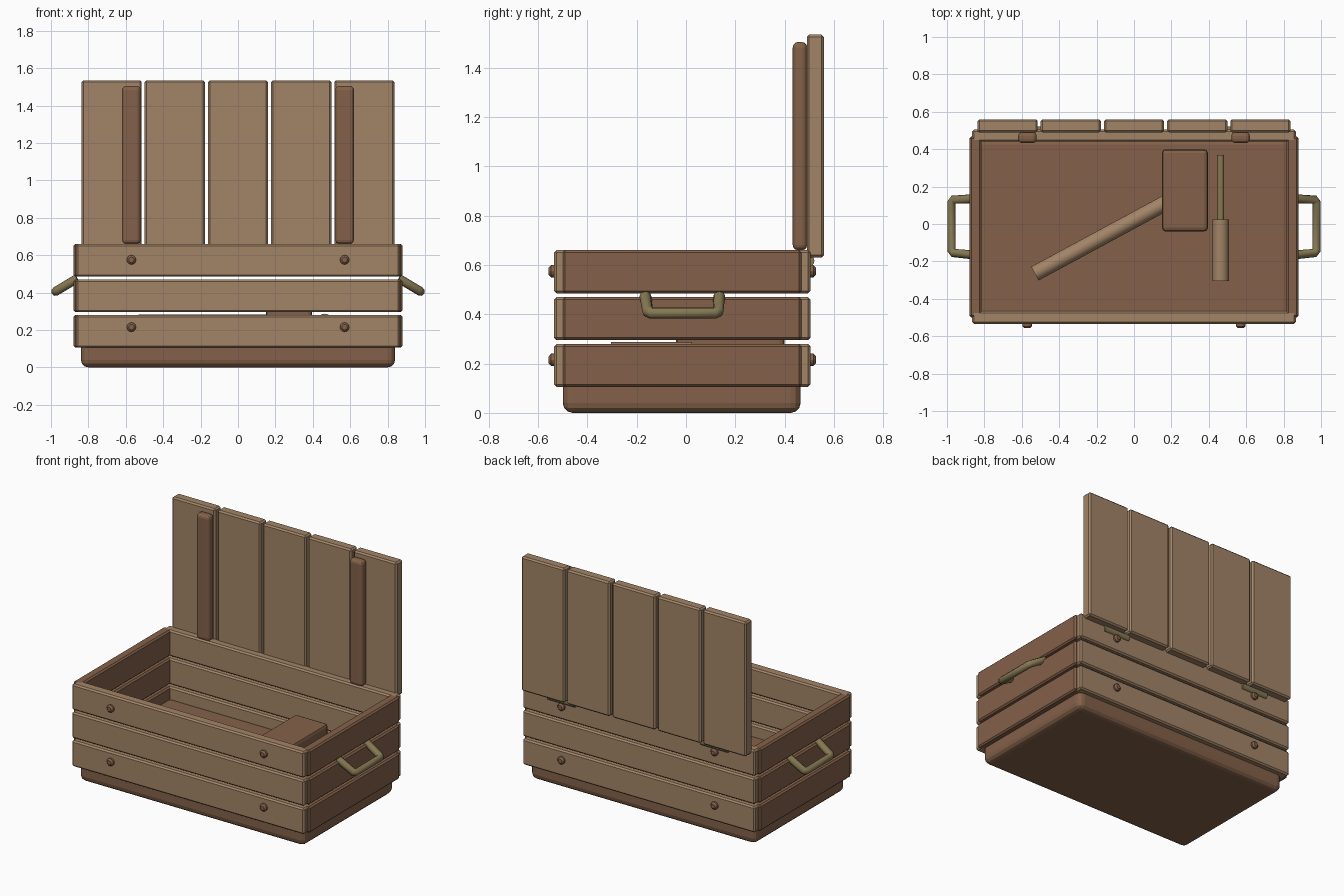
import bpy
from mathutils import Vector

cube = bpy.data.objects.get("Cube")
if cube:
    bpy.data.objects.remove(cube, do_unlink=True)


def material(name, rgb, rough=0.8):
    m = bpy.data.materials.new(name)
    m.use_nodes = True
    m.diffuse_color = (*rgb, 1)
    bsdf = m.node_tree.nodes["Principled BSDF"]
    bsdf.inputs["Base Color"].default_value = (*rgb, 1)
    bsdf.inputs["Roughness"].default_value = rough
    return m


LIGHT = material("light_wood", (0.36, 0.23, 0.135))
DARK = material("dark_wood", (0.23, 0.12, 0.067))
BRASS = material("aged_brass", (0.24, 0.19, 0.085), 0.5)


def finish(name, mat, bevel=0.0, segments=1):
    ob = bpy.context.object
    ob.name = name
    ob.data.materials.append(mat)
    if bevel:
        mod = ob.modifiers.new("Bevel", "BEVEL")
        mod.width = bevel
        mod.segments = segments
        mod.limit_method = "ANGLE"
    return ob


def box(name, lo, hi, mat, bevel=0.01, segments=1):
    """Bevelled box between two opposite corners."""
    lo, hi = Vector(lo), Vector(hi)
    bpy.ops.mesh.primitive_cube_add(size=1, location=(lo + hi) / 2)
    bpy.context.object.scale = hi - lo
    bpy.ops.object.transform_apply(location=False, rotation=False, scale=True)
    return finish(name, mat, bevel, segments)


def rod(name, start, end, radius, mat, bevel=0.0, sides=16):
    """Round bar between two points."""
    start, end = Vector(start), Vector(end)
    axis = end - start
    bpy.ops.mesh.primitive_cylinder_add(vertices=sides, radius=radius,
                                        depth=axis.length, location=(start + end) / 2)
    bpy.context.object.rotation_euler = axis.to_track_quat("Z", "Y").to_euler()
    bpy.ops.object.shade_smooth_by_angle()
    return finish(name, mat, bevel)


# Base block, whose top is the floor of the chest
box("base", (-0.84, -0.50, 0), (0.84, 0.465, 0.20), DARK, 0.04, 3)

# Three courses of wall planks
for i in range(3):
    z0 = 0.105 + 0.19 * i
    z1 = z0 + 0.175
    box(f"front_plank_{i + 1}", (-0.865, -0.535, z0), (0.865, -0.465, z1), LIGHT)
    box(f"back_plank_{i + 1}", (-0.865, 0.44, z0), (0.865, 0.505, z1), LIGHT)
    for side, s in (("left", 1), ("right", -1)):
        inner, outer = sorted((0.815 * s, 0.88 * s))
        box(f"{side}_plank_{i + 1}", (inner, -0.50, z0), (outer, 0.468, z1), DARK)

# Lid boards, standing open
for i in range(5):
    x = (i - 2) * 0.338
    box(f"lid_board_{i + 1}", (x - 0.161, 0.49, 0.63), (x + 0.161, 0.56, 1.535), LIGHT)

for side, s in (("left", 1), ("right", -1)):
    x = 0.57 * s
    # Lid batten and hinge
    box(f"{side}_lid_batten", (x - 0.05, 0.433, 0.66), (x + 0.05, 0.492, 1.505),
        DARK, 0.022, 3)
    rod(f"{side}_hinge_barrel", (x - 0.1, 0.497, 0.617), (x + 0.1, 0.497, 0.617),
        0.024, BRASS)

    # Domed bolt heads on front and back
    for face, y, out in (("front", -0.535, -1), ("back", 0.505, 1)):
        for level, z in (("lower", 0.215), ("upper", 0.575)):
            rod(f"{side}_{face}_{level}_bolt", (x, y - 0.01 * out, z),
                (x, y + 0.022 * out, z), 0.025, DARK, 0.01, 12)

    # Carrying handle: a drooping bail swept along a path
    curve = bpy.data.curves.new(f"{side}_handle", "CURVE")
    curve.dimensions = "3D"
    curve.bevel_depth = 0.024
    curve.bevel_resolution = 2
    curve.use_fill_caps = True
    path = [(0.86, -0.165, 0.475), (0.965, -0.155, 0.412), (0.976, -0.14, 0.405),
            (0.976, 0.115, 0.405), (0.965, 0.13, 0.412), (0.86, 0.135, 0.475)]
    spline = curve.splines.new("POLY")
    spline.points.add(len(path) - 1)
    for point, (px, py, pz) in zip(spline.points, path):
        point.co = (px * s, py, pz, 1)
    handle = bpy.data.objects.new(f"{side}_handle", curve)
    bpy.context.collection.objects.link(handle)
    curve.materials.append(BRASS)

# Mallet lying on the floor
box("mallet_head", (0.15, -0.04, 0.20), (0.395, 0.40, 0.375), DARK, 0.02, 2)
rod("mallet_handle", (-0.53, -0.265, 0.24), (0.22, 0.14, 0.24), 0.042, LIGHT)

# Chisel beside it
rod("chisel_handle", (0.463, -0.305, 0.243), (0.463, 0.025, 0.243), 0.044, LIGHT)
rod("chisel_shaft", (0.463, 0.02, 0.243), (0.463, 0.37, 0.243), 0.019, BRASS)
